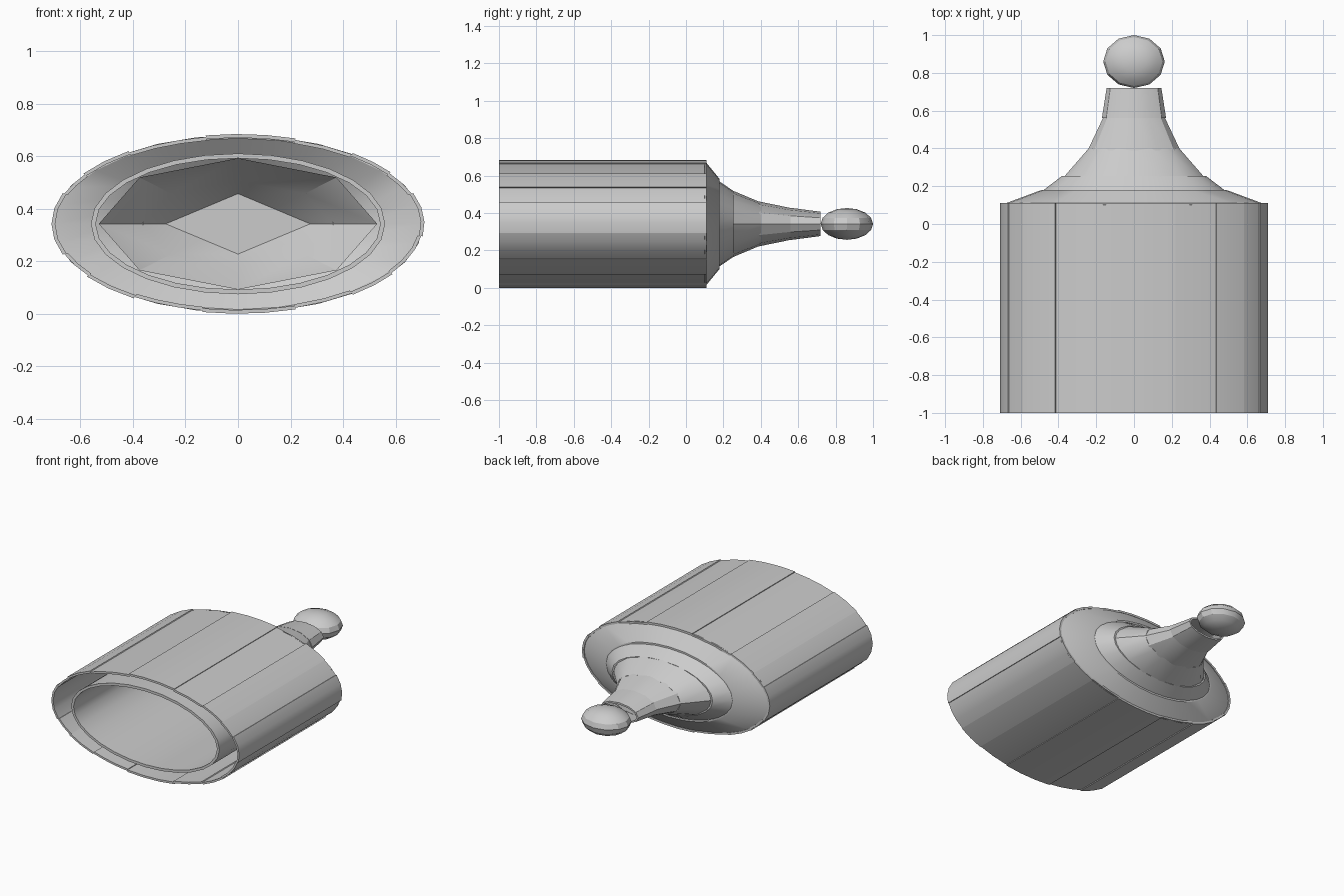
import bpy, bmesh, math

cube = bpy.data.objects.get("Cube")
if cube:
    bpy.data.objects.remove(cube, do_unlink=True)

MID = 0.342  # height of the long axis

grey = bpy.data.materials.new("plain grey")
grey.use_nodes = True
colour = (0.6, 0.6, 0.6, 1)
grey.diffuse_color = colour
grey.node_tree.nodes["Principled BSDF"].inputs["Base Color"].default_value = colour


def finish(name, bm):
    bmesh.ops.recalc_face_normals(bm, faces=bm.faces)
    mesh = bpy.data.meshes.new(name)
    bm.to_mesh(mesh)
    bm.free()
    obj = bpy.data.objects.new(name, mesh)
    bpy.context.collection.objects.link(obj)
    mesh.materials.append(grey)
    bpy.ops.object.select_all(action="DESELECT")
    bpy.context.view_layer.objects.active = obj
    obj.select_set(True)
    bpy.ops.object.shade_smooth_by_angle(angle=math.radians(28))
    return obj


def sweep(name, profile, sides, start=0, end=360, loop=True, cap=False, diamond_from=None):
    """Turn (y, half width, half height) points around the long axis."""
    bm = bmesh.new()
    full = end - start == 360
    count = sides if full else sides + 1
    rows = []
    for i in range(count):
        a = math.radians(start + (end - start) * i / sides)
        c, s = math.cos(a), math.sin(a)
        row = []
        for k, (y, rx, rz) in enumerate(profile):
            f = 1 / (abs(c) + abs(s)) if diamond_from is not None and k >= diamond_from else 1
            row.append(bm.verts.new((rx * c * f, y, MID + rz * s * f)))
        rows.append(row)
    n = len(profile)
    for i in range(count if full else count - 1):
        p, q = rows[i], rows[(i + 1) % count]
        for k in range(n if loop else n - 1):
            m = (k + 1) % n
            bm.faces.new((p[k], q[k], q[m], p[m]))
    if loop and not full:
        bm.faces.new(rows[0])
        bm.faces.new(rows[-1])
    if cap:
        bm.faces.new([r[-1] for r in rows])
    return finish(name, bm)


def wall(points, t):
    """Closed profile of a thin wall lying inside the given line."""
    return points + [(y, rx - t, rz - t) for y, rx, rz in reversed(points)]


# Outer sleeve: slightly stepped panels
seams = [-8, 20, 35, 52, 72, 100, 126, 146, 160, 200, 216, 236, 259, 288, 308, 326, 352]
for i, (a, b) in enumerate(zip(seams, seams[1:])):
    d = 0.006 * (i % 2)
    sweep(f"sleeve_panel_{i + 1}", wall([(-1, 0.71 - d, 0.342 - d), (0.11, 0.71 - d, 0.342 - d)], 0.014),
          max(2, round((b - a) / 9)), a, b)

# Inner sleeve, with an open gap around it
sweep("inner_sleeve", wall([(-1, 0.56, 0.268), (0.14, 0.56, 0.268)], 0.018), 28)

# Stepped shoulder and bell
bands = [
    ("shoulder", [(0.1, 0.705, 0.338), (0.18, 0.49, 0.24)], 28),
    ("collar", [(0.175, 0.485, 0.23), (0.255, 0.38, 0.175)], 24),
    ("bell", [(0.245, 0.375, 0.18), (0.4, 0.24, 0.115)], 16),
    ("upper_bell", [(0.39, 0.245, 0.12), (0.57, 0.16, 0.083)], 12),
    ("neck", [(0.56, 0.17, 0.086), (0.72, 0.145, 0.065)], 12),
]
for name, points, sides in bands:
    sweep(name, wall(points, 0.012), sides)

# Faceted end of the hollow, closing to a diamond
sweep("hollow_end", [(0.12, 0.53, 0.25), (0.25, 0.36, 0.163), (0.34, 0.275, 0.115)], 8,
      loop=False, cap=True, diamond_from=2)

# Flattened knob
bm = bmesh.new()
bmesh.ops.create_uvsphere(bm, u_segments=12, v_segments=8, radius=1)
for v in bm.verts:
    x, y, z = v.co
    v.co = (0.163 * x, 0.86 + 0.14 * y, MID + 0.085 * z)
finish("knob", bm)
